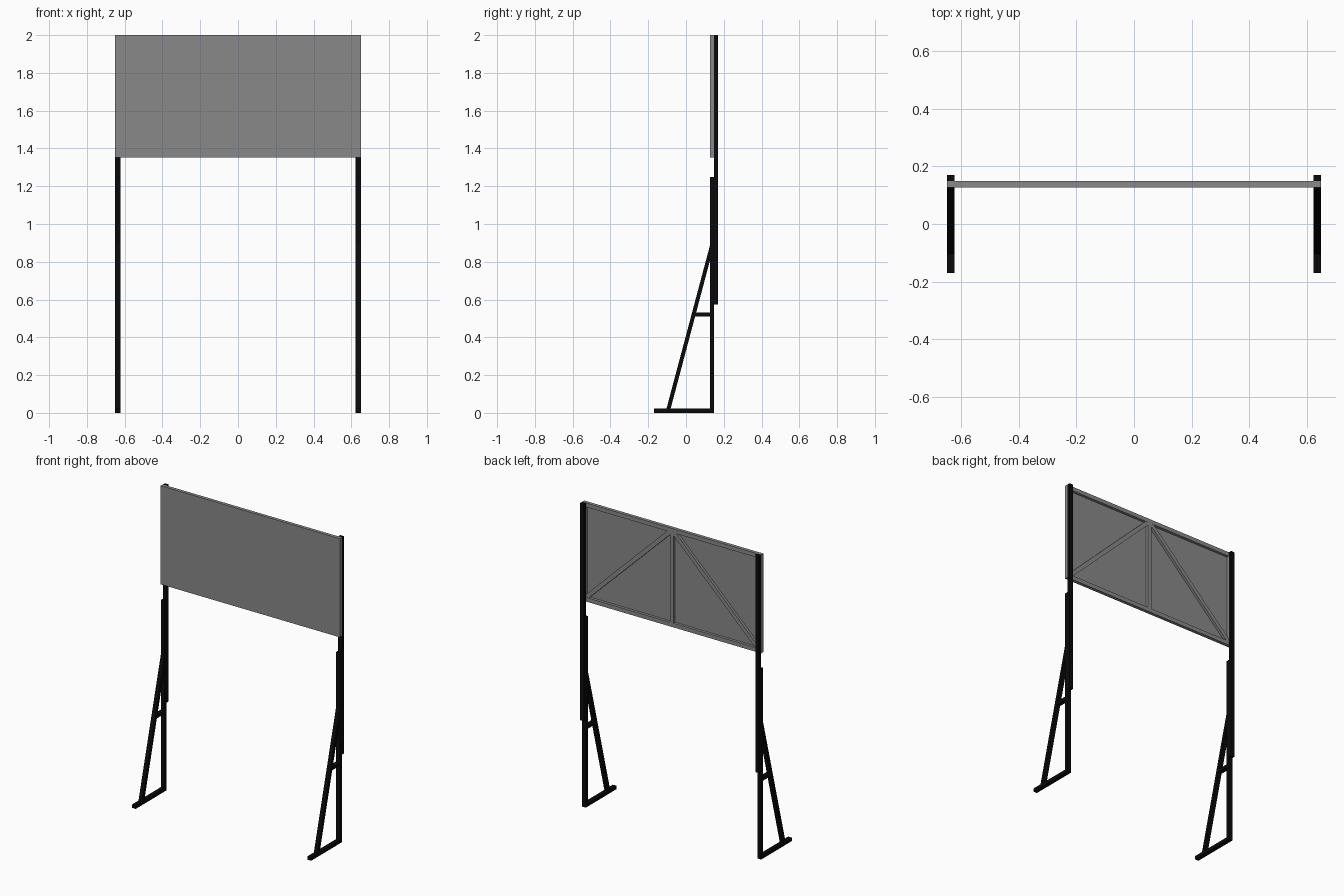
import bpy
import bmesh
from mathutils import Vector

if "Cube" in bpy.data.objects:
    bpy.data.objects.remove(bpy.data.objects["Cube"])


def material(name, value):
    m = bpy.data.materials.new(name)
    m.diffuse_color = (value, value, value, 1)
    m.use_nodes = True
    m.node_tree.nodes["Principled BSDF"].inputs["Base Color"].default_value = m.diffuse_color
    return m


BLACK = material("black_steel", 0.003)
GREY = material("grey_panel", 0.25)


def prism(name, outline, axis, lo, hi, mat):
    """Extrude a 2D outline along x (outline is y,z) or y (outline is x,z)."""
    bm = bmesh.new()

    def place(p, d):
        return (d, p[0], p[1]) if axis == "x" else (p[0], d, p[1])

    a = [bm.verts.new(place(p, lo)) for p in outline]
    b = [bm.verts.new(place(p, hi)) for p in outline]
    bm.faces.new(a)
    bm.faces.new(b[::-1])
    n = len(outline)
    for i in range(n):
        j = (i + 1) % n
        bm.faces.new((a[j], a[i], b[i], b[j]))
    bmesh.ops.recalc_face_normals(bm, faces=bm.faces)
    mesh = bpy.data.meshes.new(name)
    bm.to_mesh(mesh)
    bm.free()
    mesh.materials.append(mat)
    ob = bpy.data.objects.new(name, mesh)
    bpy.context.collection.objects.link(ob)
    return ob


def rect(u0, u1, v0, v1):
    return [(u0, v0), (u1, v0), (u1, v1), (u0, v1)]


def strip(p, q, width):
    """Outline of a slanted bar between two points."""
    p, q = Vector(p), Vector(q)
    d = (q - p).normalized() * width / 2
    n = Vector((-d.y, d.x))
    return [tuple(v) for v in (p + n, q + n, q - n, p - n)]


W, TUBE = 0.65, 0.027           # half width, tube width
BOT, TOP = 1.353, 2.0           # panel height range
FRONT, SKIN, BACK = 0.127, 0.131, 0.149

# Side stands: sliding upper post, fixed lower post, foot, brace and strut
for side, s in (("left", -1), ("right", 1)):
    parts = {
        "upper_post": rect(0.149, 0.17, 0.575, TOP),
        "lower_post": rect(0.128, 0.149, 0.0, 1.25),
        "foot": rect(-0.17, 0.128, 0.0, 0.022),
        "brace": [(-0.104, 0.02), (-0.082, 0.02), (0.133, 0.83), (0.133, 0.91)],
        "strut": rect(0.04, 0.13, 0.51, 0.531),
    }
    for name, outline in parts.items():
        prism(f"{side}_{name}", outline, "x", s * (W - TUBE), s * W, BLACK)

# Panel sheet facing forward
prism("panel_sheet", rect(-W, W, BOT, TOP), "y", FRONT, SKIN, GREY)

# Frame behind the sheet
bars = {
    "frame_top": rect(-W, W, TOP - TUBE, TOP),
    "frame_bottom": rect(-W, W, BOT, BOT + TUBE),
    "frame_left": rect(-W, -W + TUBE, BOT + TUBE, TOP - TUBE),
    "frame_right": rect(W - TUBE, W, BOT + TUBE, TOP - TUBE),
    "frame_middle": rect(-TUBE / 2, TUBE / 2, BOT + TUBE, TOP - TUBE),
}
for name, outline in bars.items():
    prism(name, outline, "y", SKIN, BACK, GREY)

# Diagonals from the top centre to the lower outer corners
for side, s in (("left", -1), ("right", 1)):
    line = strip((s * TUBE / 2, TOP - TUBE), (s * (W - TUBE), BOT + TUBE), TUBE)
    prism(f"frame_diagonal_{side}", line, "y", SKIN, BACK - 0.001, GREY)
